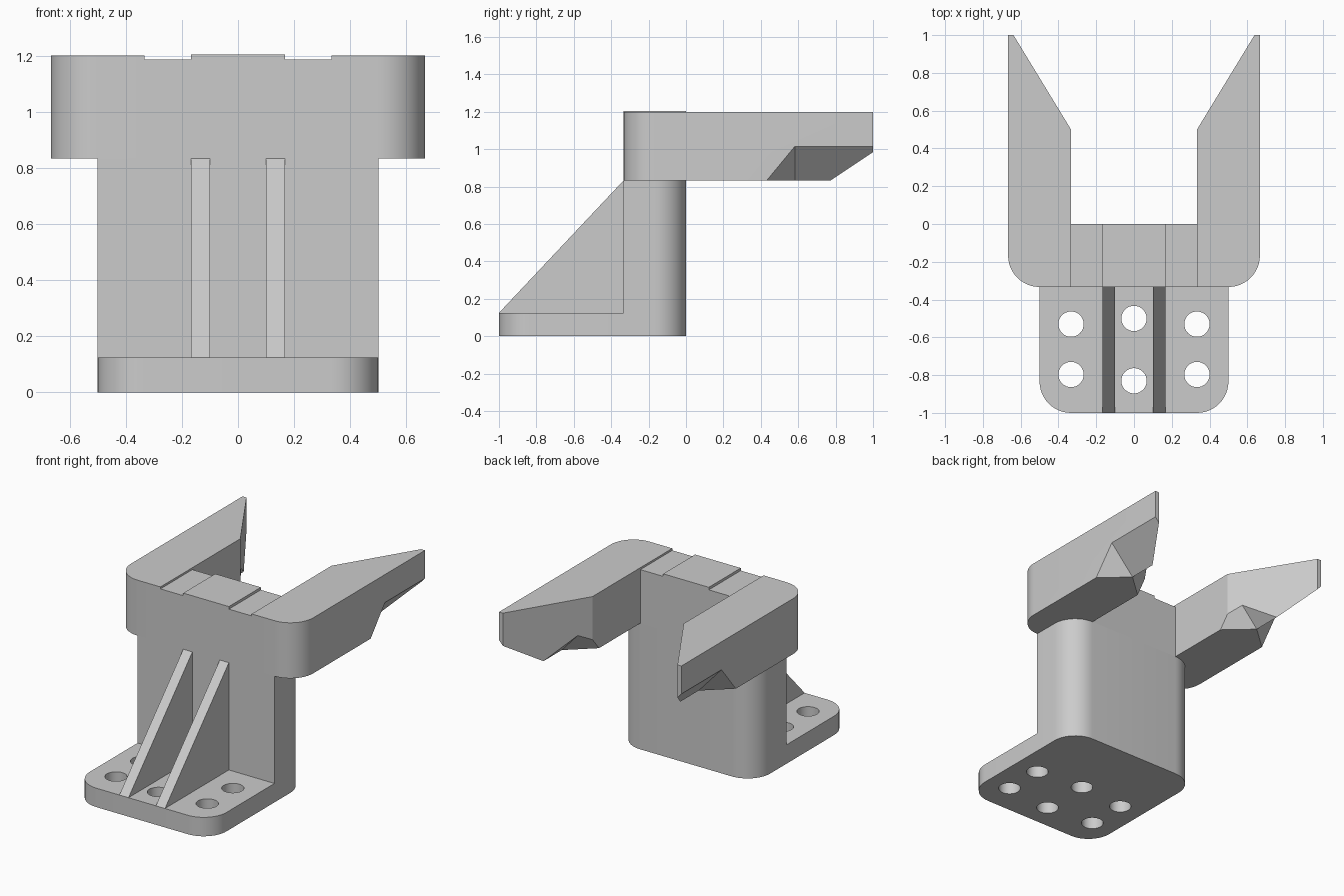
import bpy, bmesh, math
from mathutils import Vector

cube = bpy.data.objects.get("Cube")
if cube:
    bpy.data.objects.remove(cube, do_unlink=True)

grey = bpy.data.materials.new("plain_grey")
grey.use_nodes = True
GREY = (0.6, 0.6, 0.6, 1)
grey.diffuse_color = GREY
grey.node_tree.nodes["Principled BSDF"].inputs["Base Color"].default_value = GREY

THIRD, SIXTH, SHELF, TOP, PLATE = 1 / 3, 1 / 6, 5 / 6, 1.2, 0.125


def loft(name, lower, upper):
    """Closed solid between two matching loops of points."""
    bm = bmesh.new()
    a = [bm.verts.new(p) for p in lower]
    b = [bm.verts.new(p) for p in upper]
    bm.faces.new(a)
    bm.faces.new(b)
    for i in range(len(a)):
        j = (i + 1) % len(a)
        bm.faces.new((a[i], a[j], b[j], b[i]))
    bmesh.ops.recalc_face_normals(bm, faces=bm.faces)
    mesh = bpy.data.meshes.new(name)
    bm.to_mesh(mesh)
    bm.free()
    mesh.materials.append(grey)
    obj = bpy.data.objects.new(name, mesh)
    bpy.context.collection.objects.link(obj)
    return obj


def slab(name, outline, z0, z1):
    return loft(name, [(x, y, z0) for x, y in outline], [(x, y, z1) for x, y in outline])


def fillet(cx, cy, start, end, r=SIXTH, steps=12):
    """Arc of outline points, angles in degrees."""
    angles = [math.radians(start + (end - start) * i / steps) for i in range(steps + 1)]
    return [(cx + r * math.cos(t), cy + r * math.sin(t)) for t in angles]


def box(name, x0, x1, y0, y1, z0, z1):
    return slab(name, [(x0, y0), (x1, y0), (x1, y1), (x0, y1)], z0, z1)


def cut(obj, cutters):
    """Subtract the cutters, bake the result and discard them."""
    for c in cutters:
        c.hide_render = True
        mod = obj.modifiers.new("cut", "BOOLEAN")
        mod.operation, mod.solver, mod.object = "DIFFERENCE", "EXACT", c
    bpy.context.view_layer.update()
    graph = bpy.context.evaluated_depsgraph_get()
    baked = bpy.data.meshes.new_from_object(obj.evaluated_get(graph))
    obj.modifiers.clear()
    obj.data = baked
    for c in cutters:
        bpy.data.objects.remove(c, do_unlink=True)


def smooth(obj):
    bpy.ops.object.select_all(action="DESELECT")
    obj.select_set(True)
    bpy.context.view_layer.objects.active = obj
    bpy.ops.object.shade_smooth_by_angle(angle=math.radians(30))


# Mounting plate with rounded front corners and six through holes
plate = slab("base_plate",
             fillet(-THIRD, -1 + SIXTH, 180, 270) + fillet(THIRD, -1 + SIXTH, 270, 360)
             + [(0.5, -THIRD), (-0.5, -THIRD)], 0, PLATE)
centres = [(x, y) for x in (-THIRD, THIRD) for y in (-0.53, -0.797)] + [(0, -0.5), (0, -0.83)]
cut(plate, [slab("hole_cutter", fillet(x, y, 0, 348.75, 0.067, 31), -0.1, 0.3)
            for x, y in centres])
smooth(plate)

# Upright column, rounded at the back
column = slab("column", [(-0.5, -THIRD), (0.5, -THIRD)]
              + fillet(THIRD, -SIXTH, 0, 90) + fillet(-THIRD, -SIXTH, 90, 180), 0, SHELF)
smooth(column)

# Bridge between the arms with a raised centre pad
box("bridge", -THIRD, THIRD, -THIRD, 0, SHELF, 1.187)
box("bridge_pad", -SIXTH, SIXTH, -THIRD, 0, 1.187, 1.204)


def keel_cutter(side, flip):
    """Wedge that bevels one underside edge of an arm's far end."""
    def point(across, up, y):
        return (side * (0.5 + flip * SIXTH * across), y, SHELF + 0.182 * up)
    lo, hi, far, near = -0.1, 1.3, 1.2, 0.582
    corner = near - 0.15 * (hi - lo)
    return loft("keel_cutter",
                [point(lo, lo, near), point(hi, hi, near), point(hi, lo, corner)],
                [point(lo, lo, far), point(hi, hi, far), point(hi, lo, far)])


for side, label in ((1, "left"), (-1, "right")):
    # Fork arm: rounded front corner, tapered tip, keel-shaped underside
    outline = [(THIRD, -THIRD)] + fillet(0.5, -SIXTH, 270, 360)
    outline += [(2 * THIRD, 1), (0.638, 1), (THIRD, 0.5)]
    arm = slab(label + "_arm", [(side * x, y) for x, y in outline], SHELF, TOP)
    cut(arm, [keel_cutter(side, 1), keel_cutter(side, -1)])
    smooth(arm)

    # Triangular stiffening rib
    profile = [(-1, PLATE), (-THIRD, PLATE), (-THIRD, SHELF)]
    loft(label + "_rib", [(side * 0.1, y, z) for y, z in profile],
         [(side * SIXTH, y, z) for y, z in profile])
